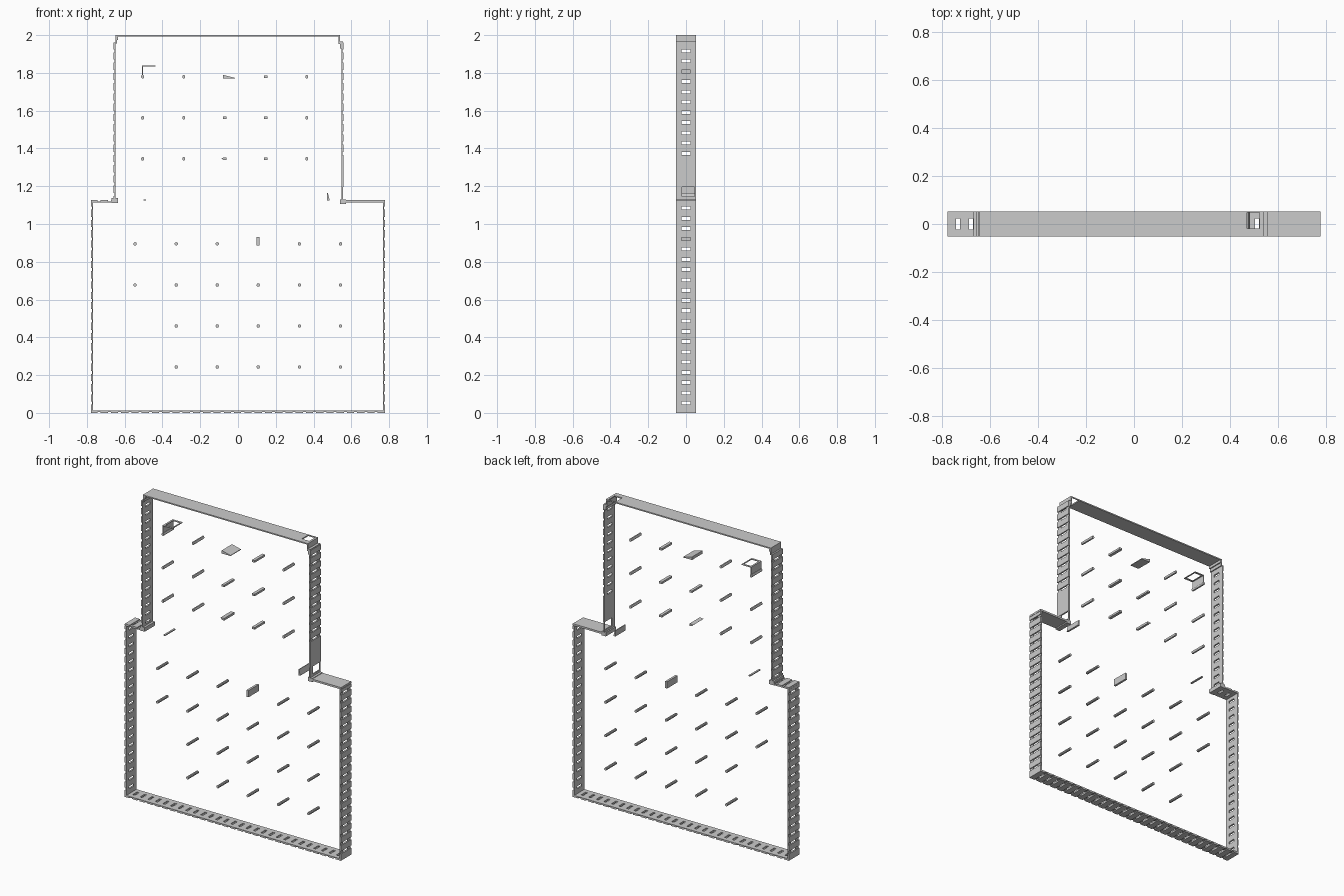
import bpy, bmesh, math

if "Cube" in bpy.data.objects:
    bpy.data.objects.remove(bpy.data.objects["Cube"])

Y = 0.053          # half depth of every strip
PITCH = 0.0543     # slot spacing
SLOT = 0.016       # slot height
SY = 0.023         # half width of a slot


def finish(name, bm):
    bmesh.ops.remove_doubles(bm, verts=bm.verts, dist=1e-5)
    bmesh.ops.recalc_face_normals(bm, faces=bm.faces)
    me = bpy.data.meshes.new(name)
    bm.to_mesh(me)
    bm.free()
    ob = bpy.data.objects.new(name, me)
    bpy.context.collection.objects.link(ob)
    return ob


def add_box(bm, x, y, z):
    vs = bmesh.ops.create_cube(bm, size=1)["verts"]
    for v in vs:
        for i, (a, b) in enumerate((x, y, z)):
            v.co[i] = (a + b) / 2 + v.co[i] * (b - a)


def boxes(name, *items):
    bm = bmesh.new()
    for it in items:
        add_box(bm, *it)
    return finish(name, bm)


def prism(name, pts, y0=-Y, y1=Y):
    """Extrude an x-z profile along y."""
    bm = bmesh.new()
    f = bm.faces.new([bm.verts.new((x, y0, z)) for x, z in pts])
    r = bmesh.ops.extrude_face_region(bm, geom=[f])
    for v in r["geom"]:
        if isinstance(v, bmesh.types.BMVert):
            v.co.y = y1
    return finish(name, bm)


def slotted(name, axis, lo, hi, outer, inner, slots):
    """Strip along x or z: thick rungs with a groove and a slot between them."""
    bm = bmesh.new()
    mid = (outer + inner) / 2

    def seg(a, b, p, q, y):
        t = (min(p, q), max(p, q))
        if axis == "z":
            add_box(bm, t, y, (a, b))
        else:
            add_box(bm, (a, b), y, t)
    start = lo
    for s in slots:
        a, b = s - SLOT / 2, s + SLOT / 2
        seg(start, a, outer, inner, (-Y, Y))
        for rail in ((-Y, -SY), (SY, Y)):
            seg(a, b, mid, inner, rail)
        start = b
    seg(start, hi, outer, inner, (-Y, Y))
    return finish(name, bm)


# lower frame walls and floor
low = [0.052 + i * PITCH for i in range(20)]
slotted("lower_left_wall", "z", 0.012, 1.113, -0.778, -0.767, low)
slotted("lower_right_wall", "z", 0.012, 1.113, 0.778, 0.767, low)
slotted("bottom_strip", "x", -0.778, 0.778, 0, 0.012,
        [-0.735 + i * PITCH for i in range(28)])

# shoulders and their end blocks
slotted("left_shoulder", "x", -0.778, -0.67, 1.126, 1.114, [-0.735, -0.681])
boxes("left_shoulder_block", ((-0.67, -0.635), (-Y, Y), (1.112, 1.138)))
boxes("right_shoulder", ((0.57, 0.778), (-Y, Y), (1.115, 1.127)))
boxes("right_shoulder_block", ((0.54, 0.572), (-Y, Y), (1.107, 1.131)))

# upper walls, the right one with a window near its foot
up = [1.917 - i * PITCH for i in range(15)][::-1]
slotted("upper_left_wall", "z", 1.138, 1.96, -0.66, -0.649, up)
slotted("upper_right_wall", "z", 1.197, 1.96, 0.559, 0.549, up[4:])
boxes("upper_right_window", ((0.549, 0.557), (-Y, -0.022), (1.131, 1.197)),
      ((0.549, 0.557), (0.046, Y), (1.131, 1.197)),
      ((0.549, 0.557), (-0.022, 0.046), (1.131, 1.145)))

# top strip with an opening near the right corner, and corner clips
T = (1.992, 2.0)
boxes("top_strip", ((-0.648, 0.472), (-Y, Y), T), ((0.525, 0.54), (-Y, Y), T),
      ((0.472, 0.525), (-Y, -0.018), T), ((0.472, 0.525), (0.048, Y), T))
prism("left_top_clip", [(-0.648, 2), (-0.634, 2), (-0.634, 1.975),
                        (-0.641, 1.975), (-0.641, 1.955), (-0.648, 1.955)])
prism("right_top_clip", [(0.532, 1.992), (0.54, 1.992), (0.54, 1.965), (0.556, 1.965),
                         (0.556, 1.93), (0.54, 1.93), (0.54, 1.952), (0.532, 1.952)])


# cross pins
def pin(name, x, z, r=0.009, rz=0.009, n=10):
    prism(name, [(x + r * math.cos(math.tau * (i + .5) / n),
                  z + rz * math.sin(math.tau * (i + .5) / n)) for i in range(n)])


for z in (1.78, 1.562, 1.345):
    for x in (-0.505, -0.287, 0.364):
        pin("upper_pin", x, z, 0.008, 0.01)
    boxes("upper_square_pin", ((0.137, 0.157), (-Y, Y), (z - 0.007, z + 0.006)))
for z in (0.895, 0.677, 0.46, 0.243):
    for x in (-0.545, -0.327, -0.11, 0.107, 0.325, 0.543):
        if (x < -0.5 and z < 0.5) or (x == 0.107 and z > 0.8):
            continue
        pin("lower_pin", x, z)

# odd pins in the centre column and single tabs
prism("upper_wedge", [(-0.08, 1.77), (-0.017, 1.77), (-0.017, 1.774), (-0.08, 1.79)])
boxes("middle_block", ((-0.08, -0.062), (-Y, Y), (1.556, 1.568)))
prism("small_wedge", [(-0.09, 1.35), (-0.062, 1.352), (-0.062, 1.338), (-0.076, 1.338)])
boxes("tall_tab", ((0.099, 0.113), (-Y, Y), (0.886, 0.93)))
boxes("thin_pin", ((-0.499, -0.487), (-Y, Y), (1.124, 1.13)))
prism("right_tab", [(0.471, 1.163), (0.476, 1.163), (0.484, 1.13), (0.484, 1.125),
                    (0.471, 1.125)])

# corner bracket: upright plate and open top frame
B = (1.834, 1.838)
boxes("corner_bracket", ((-0.507, -0.503), (-Y, Y), (1.788, 1.834)),
      ((-0.507, -0.495), (-Y, Y), B), ((-0.444, -0.436), (-Y, Y), B),
      ((-0.495, -0.444), (-Y, -0.04), B), ((-0.495, -0.444), (0.04, Y), B))
